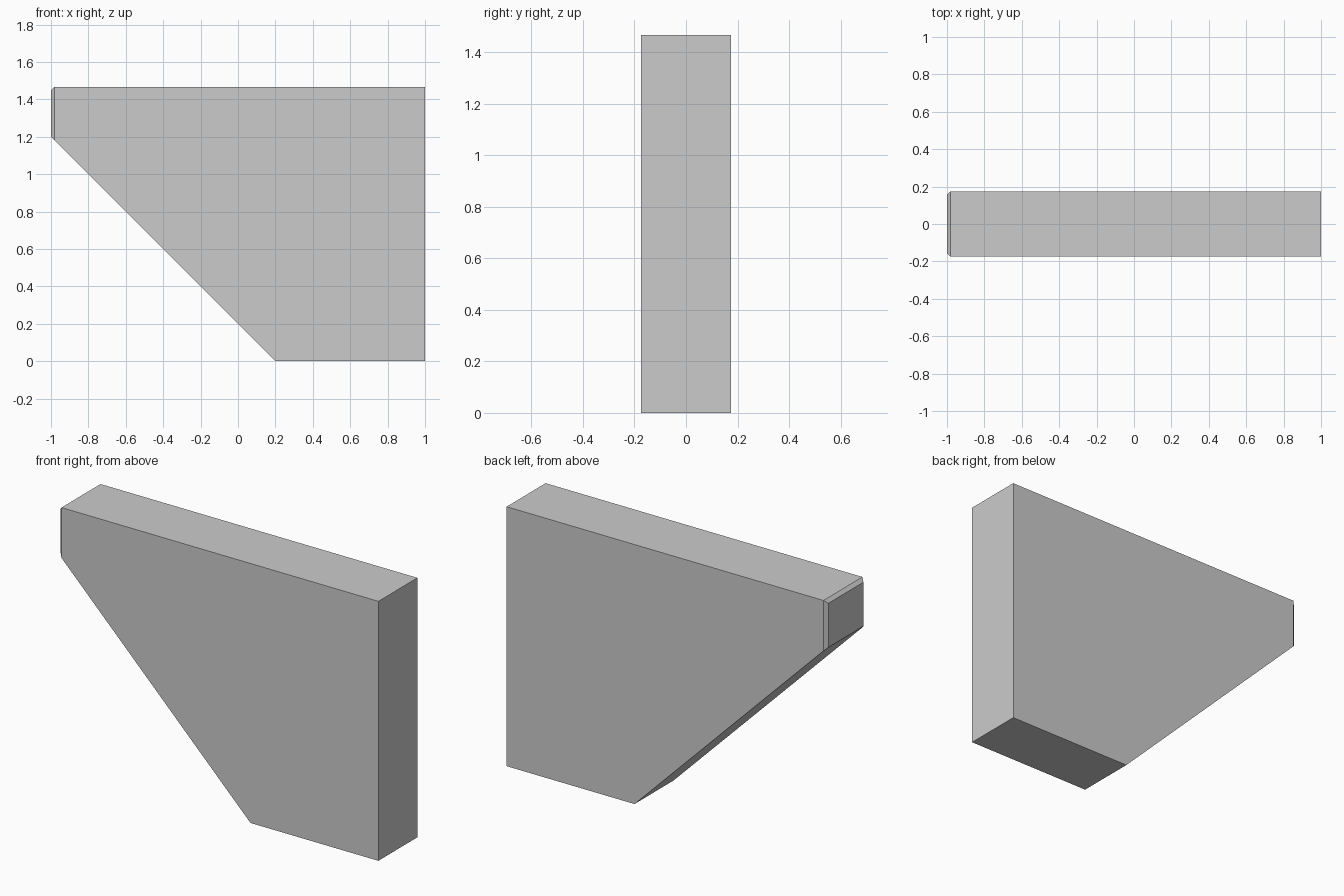
import bpy, bmesh

if "Cube" in bpy.data.objects:
    bpy.data.objects.remove(bpy.data.objects["Cube"])

HALF_DEPTH = 0.174
CHAMFER = 0.018

# Side profile (x, z): tall block with a 45 degree undercut
PROFILE = [(-1, 1.20), (0.2, 0), (1, 0), (1, 1.467), (-1, 1.467)]

# Extrude the profile through the depth
bm = bmesh.new()
face = bm.faces.new([bm.verts.new((x, -HALF_DEPTH, z)) for x, z in PROFILE])
result = bmesh.ops.extrude_face_region(bm, geom=[face])
moved = [v for v in result["geom"] if isinstance(v, bmesh.types.BMVert)]
bmesh.ops.translate(bm, verts=moved, vec=(0, 2 * HALF_DEPTH, 0))
bmesh.ops.recalc_face_normals(bm, faces=bm.faces)

# Chamfer the top and both upright edges of the narrow end
end_edges = [e for e in bm.edges
             if all(v.co.x < -0.99 for v in e.verts)
             and max(v.co.z for v in e.verts) > 1.4]
bmesh.ops.bevel(bm, geom=end_edges, offset=CHAMFER, offset_type='OFFSET',
                segments=1, profile=0.5, affect='EDGES')
bmesh.ops.recalc_face_normals(bm, faces=bm.faces)

mesh = bpy.data.meshes.new("support_bracket")
bm.to_mesh(mesh)
bm.free()
bracket = bpy.data.objects.new("support_bracket", mesh)
bpy.context.collection.objects.link(bracket)
